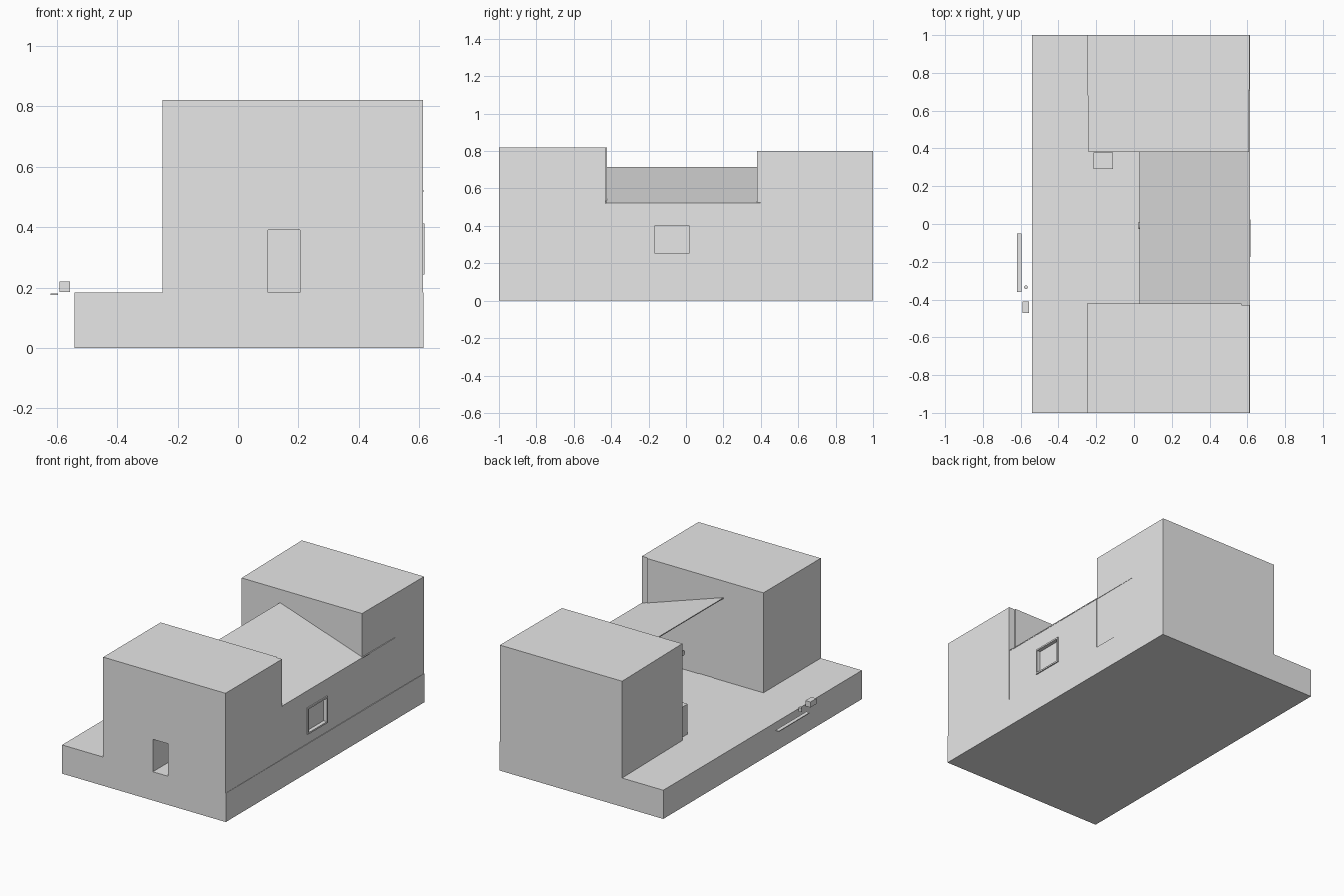
import bpy, bmesh, math
from mathutils import Vector

if "Cube" in bpy.data.objects:
    bpy.data.objects.remove(bpy.data.objects["Cube"])

grey = bpy.data.materials.new("plain grey")
grey.diffuse_color = (0.8, 0.8, 0.8, 1)
grey.use_nodes = True
grey.node_tree.nodes["Principled BSDF"].inputs["Base Color"].default_value = grey.diffuse_color


def finish(name, bm):
    bmesh.ops.recalc_face_normals(bm, faces=bm.faces)
    me = bpy.data.meshes.new(name)
    bm.to_mesh(me)
    bm.free()
    me.materials.append(grey)
    ob = bpy.data.objects.new(name, me)
    bpy.context.collection.objects.link(ob)
    return ob


def prism(name, points, offset):
    """Extrude a closed 3D outline along an offset."""
    bm = bmesh.new()
    face = bm.faces.new([bm.verts.new(p) for p in points])
    ext = bmesh.ops.extrude_face_region(bm, geom=[face], use_keep_orig=True)
    moved = [g for g in ext["geom"] if isinstance(g, bmesh.types.BMVert)]
    bmesh.ops.translate(bm, verts=moved, vec=Vector(offset))
    return finish(name, bm)


def box(name, x, y, z):
    pts = [(x[0], y[0], z[0]), (x[1], y[0], z[0]), (x[1], y[1], z[0]), (x[0], y[1], z[0])]
    return prism(name, pts, (0, 0, z[1] - z[0]))


def cylinder(name, centre, radius, depth, axis, sides=16):
    bm = bmesh.new()
    bmesh.ops.create_cone(bm, cap_ends=True, segments=sides, radius1=radius,
                          radius2=radius, depth=depth)
    ob = finish(name, bm)
    ob.location = centre
    if axis == "x":
        ob.rotation_euler = (0, math.pi / 2, 0)
    return ob


# ground slab
box("base_slab", (-0.54, 0.614), (-1, 1), (0, 0.183))

# front block with a straight passage through it
outline = [(-0.25, 0.183), (0.1, 0.183), (0.1, 0.39), (0.205, 0.39),
           (0.205, 0.183), (0.612, 0.183), (0.612, 0.82), (-0.25, 0.82)]
prism("front_block", [(x, -1, z) for x, z in outline], (0, 0.57, 0))

# thin courtyard-side lining and door at the end of the passage
lining = [(x, z) for x, z in outline]
lining[5], lining[6] = (0.57, 0.183), (0.57, 0.82)
prism("courtyard_lining", [(x, -0.43, z) for x, z in lining], (0, 0.008, 0))
box("passage_door", (0.1, 0.205), (-0.432, -0.426), (0.183, 0.39))

# back block, footprint slightly tapered
prism("back_block", [(-0.24, 0.38, 0.183), (0.608, 0.38, 0.183),
                     (0.612, 1, 0.183), (-0.25, 1, 0.183)], (0, 0, 0.617))

# rear courtyard wall with a window opening
wall = box("courtyard_wall", (0.58, 0.61), (-0.43, 0.38), (0.183, 0.52))
cutter = box("window_cutter", (0.5, 0.7), (-0.165, 0.015), (0.252, 0.403))
cutter.hide_render = True
cutter.hide_viewport = True
cut = wall.modifiers.new("window_opening", "BOOLEAN")
cut.object = cutter
cut.operation = "DIFFERENCE"
cut.solver = "EXACT"

# window frame and recessed pane
Y, Z, T = (-0.175, 0.025), (0.243, 0.412), 0.01
for i, (y, z) in enumerate([((Y[0], Y[0] + T), Z), ((Y[1] - T, Y[1]), Z),
                            ((Y[0] + T, Y[1] - T), (Z[0], Z[0] + T)),
                            ((Y[0] + T, Y[1] - T), (Z[1] - T, Z[1]))]):
    box(f"window_frame_{i + 1}", (0.585, 0.617), y, z)
box("window_pane", (0.588, 0.593), (-0.165, 0.015), (0.252, 0.403))

# lean-to roof, low over the wall and high over the courtyard
prism("sloping_roof", [(0.03, -0.428, 0.715), (0.613, -0.428, 0.522),
                       (0.613, -0.428, 0.516), (0.03, -0.428, 0.709)], (0, 1.138, 0))

# courtyard cabinet and small round lamp
box("cabinet", (-0.215, -0.11), (0.29, 0.378), (0.183, 0.375))
cylinder("round_lamp", (0.03, -0.008, 0.52), 0.018, 0.01, "x")

# small items beside the slab
box("bench_plank", (-0.62, -0.596), (-0.36, -0.05), (0.175, 0.18))
box("small_box", (-0.59, -0.555), (-0.47, -0.41), (0.185, 0.22))
box("small_box_label", (-0.584, -0.561), (-0.472, -0.469), (0.212, 0.218))
cylinder("small_cup", (-0.572, -0.335, 0.197), 0.01, 0.025, "z", 12)
